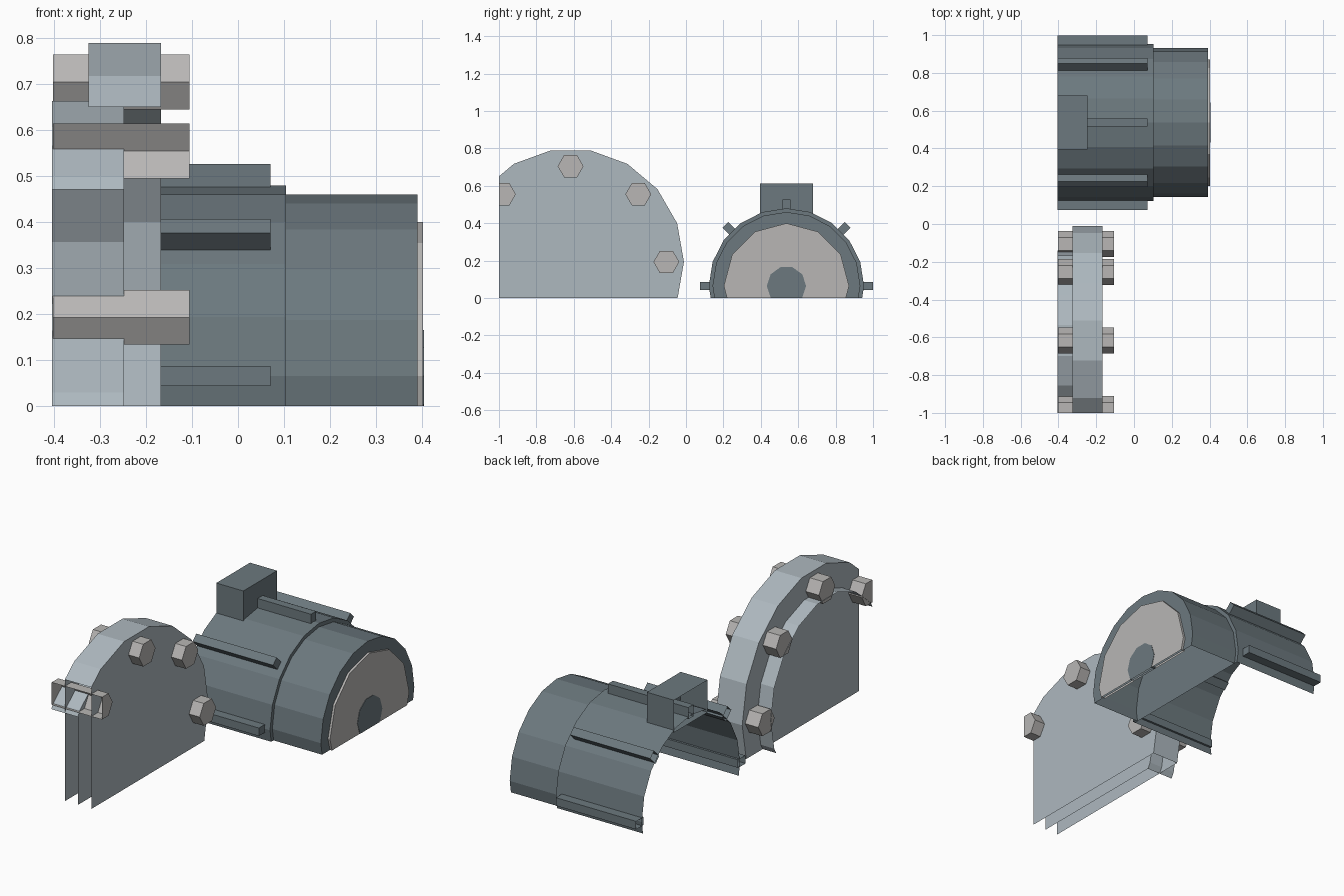
import bpy, bmesh
from math import sin, cos, pi, radians
from mathutils import Vector

if "Cube" in bpy.data.objects:
    bpy.data.objects.remove(bpy.data.objects["Cube"])


def material(name, rgb):
    m = bpy.data.materials.new(name)
    m.diffuse_color = (*rgb, 1)
    m.use_nodes = True
    m.node_tree.nodes["Principled BSDF"].inputs["Base Color"].default_value = m.diffuse_color
    return m


casing_grey = material("casing_grey", (0.42, 0.48, 0.52))
motor_grey = material("motor_grey", (0.15, 0.19, 0.21))
bolt_grey = material("bolt_grey", (0.48, 0.47, 0.46))

# The model is a section: everything below these planes is cut away, left open
CUTS = [((-0.405, 0, 0), (1, 0, 0)), ((0, -1, 0), (0, 1, 0)), ((0, 0, 0), (0, 0, 1))]


def ngon(sides, radius, centre):
    return [(centre[0] + radius * cos(2 * pi * i / sides),
             centre[1] + radius * sin(2 * pi * i / sides)) for i in range(sides)]


def extrude_x(name, profile, x0, x1, mat):
    """Extrude a (y, z) profile along x, then trim it with the section planes."""
    bm = bmesh.new()
    face = bm.faces.new([bm.verts.new((x0, y, z)) for y, z in profile])
    ext = bmesh.ops.extrude_face_region(bm, geom=[face], use_keep_orig=True)
    verts = [v for v in ext["geom"] if isinstance(v, bmesh.types.BMVert)]
    bmesh.ops.translate(bm, verts=verts, vec=(x1 - x0, 0, 0))
    bmesh.ops.recalc_face_normals(bm, faces=bm.faces)
    for co, no in CUTS:
        bmesh.ops.bisect_plane(bm, geom=bm.verts[:] + bm.edges[:] + bm.faces[:],
                               plane_co=Vector(co), plane_no=Vector(no), clear_inner=True)
    me = bpy.data.meshes.new(name)
    bm.to_mesh(me)
    bm.free()
    me.materials.append(mat)
    ob = bpy.data.objects.new(name, me)
    bpy.context.collection.objects.link(ob)
    return ob


# Pump casing: wide flange with a narrower drum entering it
PUMP = (-0.617, 0.193)
extrude_x("casing_flange", ngon(18, 0.606, PUMP), -0.325, -0.168, casing_grey)
extrude_x("casing_drum", ngon(18, 0.478, PUMP), -0.6, -0.248, casing_grey)

# Hexagonal bolts through the flange
for i in range(4):
    a = radians(45 * i)
    c = (PUMP[0] + 0.512 * cos(a), PUMP[1] + 0.512 * sin(a))
    extrude_x(f"flange_bolt_{i + 1}", ngon(6, 0.069, c), -0.403, -0.105, bolt_grey)

# Motor body, end bell, end plate and shaft
MOTOR = (0.537, 0.065)
extrude_x("motor_body", ngon(20, 0.415, MOTOR), -0.6, 0.104, motor_grey)
extrude_x("motor_end_bell", ngon(20, 0.395, MOTOR), 0.104, 0.391, motor_grey)
extrude_x("motor_end_plate", ngon(12, 0.335, MOTOR), 0.38, 0.403, bolt_grey)
extrude_x("motor_shaft", ngon(10, 0.105, MOTOR), 0.38, 0.405, motor_grey)

# Cooling ribs around the motor body
for i in range(5):
    a = radians(45 * i)
    c, s = cos(a), sin(a)
    section = [(0.40, -0.0215), (0.462, -0.0215), (0.462, 0.0215), (0.40, 0.0215)]
    extrude_x(f"cooling_rib_{i + 1}",
              [(MOTOR[0] + r * c - t * s, MOTOR[1] + r * s + t * c) for r, t in section],
              -0.6, 0.071, motor_grey)

# Terminal box on top of the motor
extrude_x("terminal_box", [(0.395, 0.44), (0.68, 0.44), (0.68, 0.613), (0.395, 0.613)],
          -0.6, -0.245, motor_grey)
